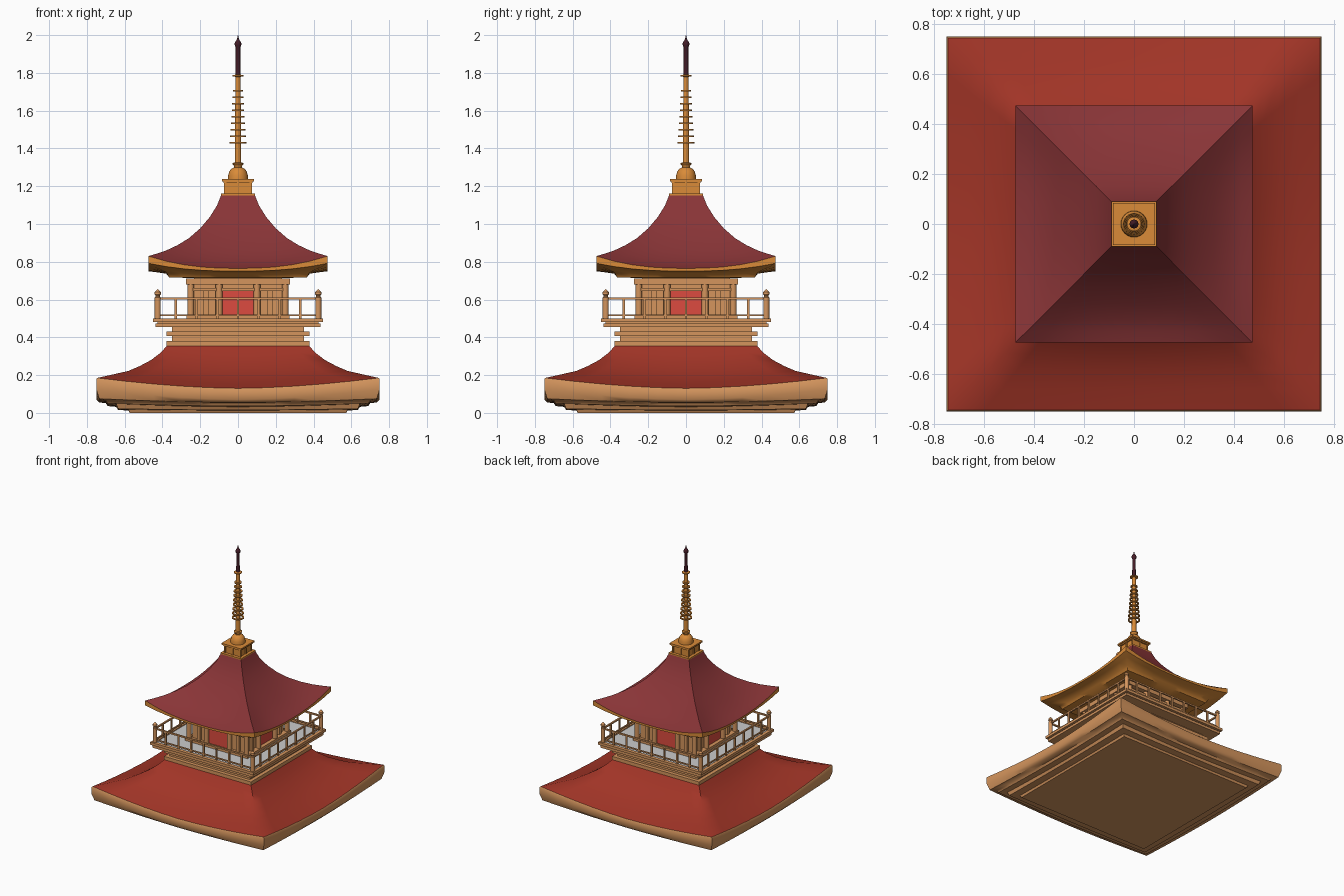
import bpy, bmesh, math
from mathutils import Matrix, Vector


def material(name, rgb):
    m = bpy.data.materials.new(name)
    m.diffuse_color = (*rgb, 1)
    return m


RED = material("red_tile", (0.36, 0.035, 0.02))
MAROON = material("maroon_tile", (0.25, 0.035, 0.038))
WOOD = material("wood", (0.66, 0.30, 0.11))
GOLD = material("gold", (0.70, 0.26, 0.04))
DOOR = material("door_red", (0.72, 0.07, 0.05))
DARK = material("dark_metal", (0.06, 0.012, 0.02))


def finish(name, bm, mat=None, angle=None):
    bmesh.ops.recalc_face_normals(bm, faces=bm.faces[:])
    me = bpy.data.meshes.new(name)
    bm.to_mesh(me)
    bm.free()
    ob = bpy.data.objects.new(name, me)
    bpy.context.collection.objects.link(ob)
    if mat:
        me.materials.append(mat)
    if angle:
        bpy.ops.object.select_all(action='DESELECT')
        ob.select_set(True)
        bpy.context.view_layer.objects.active = ob
        bpy.ops.object.shade_smooth_by_angle(angle=math.radians(angle))
    return ob


def square_loft(name, rings, mat, power=2, n=10, angle=50, cap=False):
    """Square rings (half width, z at mid side, z at corner), skinned together."""
    bm = bmesh.new()
    loops = []
    for h, zm, zc in rings:
        loop = []
        for side in range(4):
            rot = Matrix.Rotation(side * math.pi / 2, 3, 'Z')
            for i in range(n):
                t = -1 + 2 * i / n
                z = zm + (zc - zm) * abs(t) ** power
                loop.append(bm.verts.new(rot @ Vector((t * h, -h, z))))
        loops.append(loop)
    for a, b in zip(loops, loops[1:]):
        for i in range(4 * n):
            j = (i + 1) % (4 * n)
            bm.faces.new((a[i], a[j], b[j], b[i]))
    if cap:
        bm.faces.new(loops[-1])
    return finish(name, bm, mat, angle)


def boxes(name, items, mat, four=False):
    """Boxes (x0, x1, y0, y1, z0, z1); four=True repeats them on every side."""
    bm = bmesh.new()
    for k in range(4 if four else 1):
        rot = Matrix.Rotation(k * math.pi / 2, 4, 'Z')
        for x0, x1, y0, y1, z0, z1 in items:
            m = Matrix.Translation(((x0 + x1) / 2, (y0 + y1) / 2, (z0 + z1) / 2))
            s = Matrix.Diagonal((x1 - x0, y1 - y0, z1 - z0, 1))
            bmesh.ops.create_cube(bm, size=1, matrix=rot @ m @ s)
    return finish(name, bm, mat)


def slab(h, z0, z1):
    return (-h, h, -h, h, z0, z1)


def lathe(name, profile, mat, n=20, closed=False):
    bm = bmesh.new()
    loops = [[bm.verts.new((r * math.cos(2 * math.pi * i / n),
                            r * math.sin(2 * math.pi * i / n), z)) for i in range(n)]
             for r, z in profile]
    pairs = list(zip(loops, loops[1:])) + ([(loops[-1], loops[0])] if closed else [])
    for a, b in pairs:
        for i in range(n):
            j = (i + 1) % n
            bm.faces.new((a[i], a[j], b[j], b[i]))
    if not closed:
        bm.faces.new(loops[0])
        bm.faces.new(loops[-1])
    return finish(name, bm, mat, 35)


# Lower roof and its stepped eaves
square_loft("lower_roof", [
    (0.375, 0.357, 0.357), (0.41, 0.312, 0.318), (0.46, 0.265, 0.28), (0.52, 0.222, 0.248),
    (0.58, 0.188, 0.222), (0.66, 0.156, 0.204), (0.745, 0.13, 0.185)], RED, 1.7)
square_loft("lower_eaves", [
    (0.745, 0.13, 0.185), (0.75, 0.122, 0.178), (0.75, 0.07, 0.125), (0.735, 0.055, 0.075),
    (0.70, 0.052, 0.065), (0.69, 0.036, 0.05), (0.645, 0.032, 0.048), (0.635, 0.015, 0.022),
    (0.58, 0.013, 0.018), (0.573, 0, 0)], WOOD, 1.7, cap=True)

# Stepped base and balcony
boxes("balcony_base", [slab(0.378, 0.352, 0.38), slab(0.35, 0.38, 0.408), slab(0.378, 0.408, 0.43),
                       slab(0.35, 0.43, 0.46), slab(0.438, 0.455, 0.474),
                       slab(0.425, 0.474, 0.482)], WOOD)
boxes("balcony_edge", [(-0.45, 0.422, -0.45, -0.422, 0.48, 0.5)], WOOD, True)
boxes("balcony_floor", [slab(0.423, 0.478, 0.493)], None)

# Railing: rails and balusters on each side, capped corner posts
rail = [(-0.425, 0.425, -0.431, -0.419, 0.599, 0.61),
        (-0.425, 0.425, -0.429, -0.421, 0.512, 0.522)]
rail += [(x - 0.006, x + 0.006, -0.431, -0.419, 0.495, 0.602)
         for x in (i * 0.11 for i in range(-3, 4))]
boxes("railing", rail, WOOD, True)
for sx in (-1, 1):
    for sy in (-1, 1):
        post = lathe("corner_post", [(0.016, 0.48), (0.016, 0.612), (0.012, 0.615), (0.012, 0.622),
                                     (0.017, 0.628), (0.016, 0.64), (0.002, 0.655)], WOOD, 12)
        post.location = (sx * 0.425, sy * 0.425, 0)

# Upper chamber: walls, posts, beams and doors
boxes("chamber_walls", [slab(0.232, 0.49, 0.72)], WOOD)
beams = [(-0.272, 0.272, -0.272, -0.225, 0.49, 0.512),
         (-0.262, 0.262, -0.262, -0.225, 0.645, 0.662),
         (-0.275, 0.275, -0.275, -0.225, 0.68, 0.712)]
beams += [(x - 0.013, x + 0.013, -0.25, -0.225, 0.5, 0.66) for x in (-0.17, 0.17)]
boxes("chamber_beams", beams, WOOD, True)
for k in range(4):
    for x in (-0.25, -0.1, 0.1):
        col = lathe("chamber_column", [(0.018, 0.49), (0.018, 0.69)], WOOD, 12)
        col.location = Matrix.Rotation(k * math.pi / 2, 3, 'Z') @ Vector((x, -0.25, 0))
boxes("doors", [(-0.088, -0.001, -0.243, -0.228, 0.512, 0.645),
                (0.001, 0.088, -0.243, -0.228, 0.512, 0.645)], DOOR, True)

# Upper roof and eaves
square_loft("upper_roof", [
    (0.088, 1.157, 1.157), (0.11, 1.1, 1.1), (0.15, 1.033, 1.036), (0.2, 0.968, 0.977),
    (0.26, 0.905, 0.925), (0.32, 0.85, 0.888), (0.38, 0.805, 0.86), (0.43, 0.78, 0.843),
    (0.475, 0.765, 0.83)], MAROON, 2.4)
square_loft("upper_eaves", [
    (0.475, 0.765, 0.83), (0.475, 0.75, 0.792), (0.435, 0.745, 0.77), (0.38, 0.737, 0.745),
    (0.365, 0.718, 0.718), (0.2, 0.712, 0.712)], GOLD, 2.4, cap=True)

# Finial box with ribs and lid
boxes("finial_box", [slab(0.09, 1.15, 1.162), slab(0.066, 1.155, 1.225), slab(0.078, 1.217, 1.226),
                     slab(0.085, 1.226, 1.237)], GOLD)
boxes("finial_ribs", [(x - 0.006, x + 0.006, -0.073, -0.062, 1.16, 1.22)
                      for x in (-0.066, 0, 0.066)], GOLD, True)

# Dome, shaft, rings and tip
lathe("finial_dome", [(0.053, 1.235), (0.052, 1.258), (0.046, 1.278), (0.035, 1.293), (0.02, 1.3),
                      (0.022, 1.308), (0.03, 1.318), (0.03, 1.323), (0.016, 1.326)], GOLD, 24)
lathe("finial_shaft", [(0.017, 1.32), (0.015, 1.6), (0.013, 1.79)], GOLD, 16)
for i in range(9):
    z, r = 1.43 + i * 0.0345, 0.044 - i * 0.0022
    lathe("finial_ring", [(r, z - 0.004), (r, z + 0.004), (r - 0.011, z + 0.004),
                          (r - 0.011, z - 0.004)], GOLD, 24, True)
    boxes("ring_spokes", [(-r + 0.005, r - 0.005, -0.003, 0.003, z - 0.003, z + 0.003),
                          (-0.003, 0.003, -r + 0.005, r - 0.005, z - 0.003, z + 0.003)], GOLD)
lathe("finial_disc", [(0.012, 1.779), (0.029, 1.782), (0.029, 1.788), (0.012, 1.791)], GOLD)
lathe("finial_tip", [(0.013, 1.788), (0.012, 1.935), (0.017, 1.945), (0.018, 1.955), (0.013, 1.968),
                     (0.005, 1.978), (0.001, 2.0)], DARK, 16)
